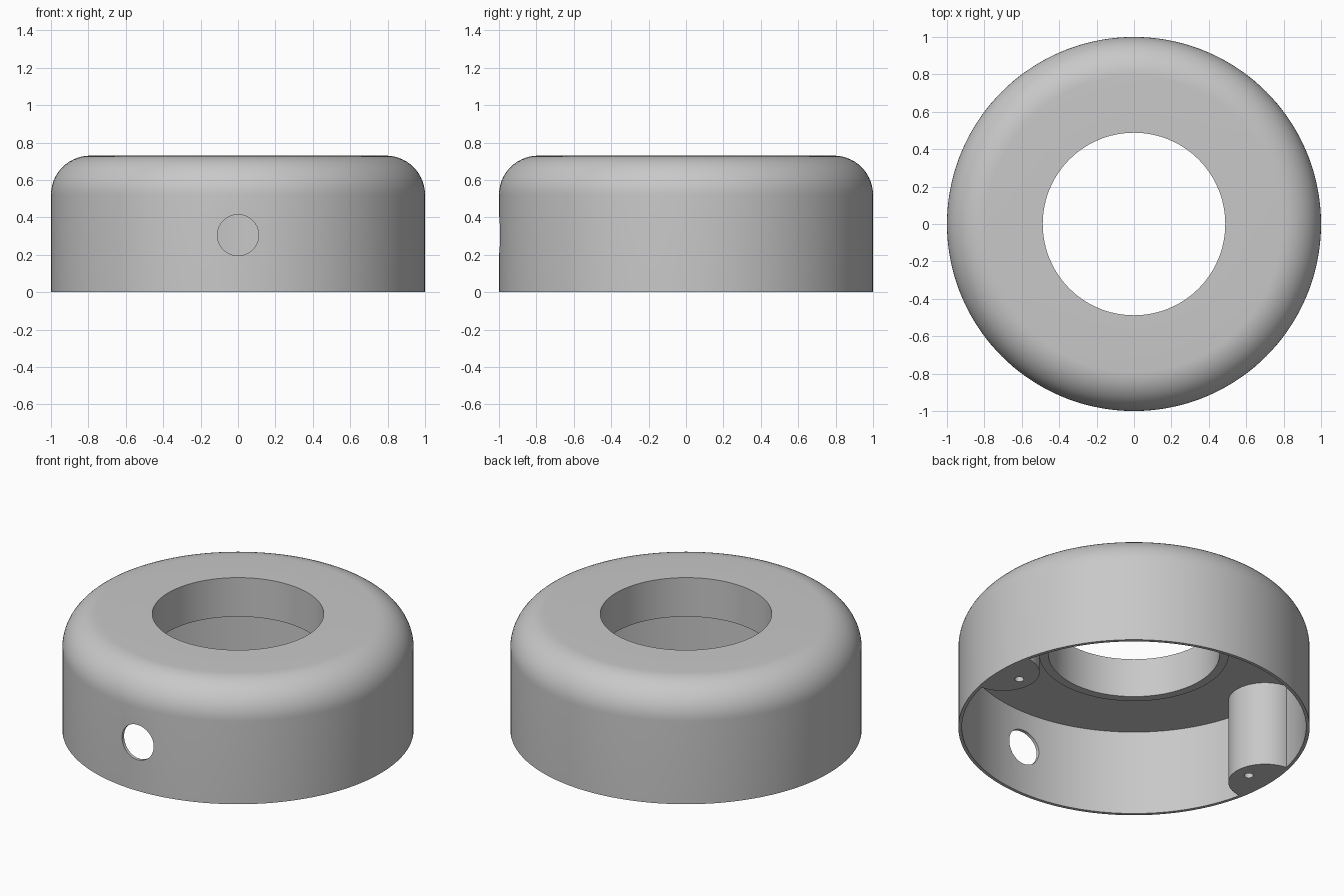
import bpy, bmesh, math
from mathutils import Vector, Matrix

old = bpy.data.objects.get("Cube")
if old:
    bpy.data.objects.remove(old, do_unlink=True)

HEIGHT, OUTER, INNER = 0.73, 1.0, 0.98
FILLET, CEILING = 0.21, 0.535
BORE, COLLAR, COLLAR_Z = 0.488, 0.54, 0.485
POST_R, POST_X, SCREW_X = 0.21, 0.975, 0.853

grey = bpy.data.materials.new("plain grey")
grey.diffuse_color = (0.58, 0.58, 0.58, 1)
grey.use_nodes = True
grey.node_tree.nodes["Principled BSDF"].inputs["Base Color"].default_value = grey.diffuse_color


def finish(name, bm):
    bmesh.ops.recalc_face_normals(bm, faces=bm.faces[:])
    mesh = bpy.data.meshes.new(name)
    bm.to_mesh(mesh)
    bm.free()
    mesh.materials.append(grey)
    obj = bpy.data.objects.new(name, mesh)
    bpy.context.collection.objects.link(obj)
    return obj


def revolve(name, profile, steps=144):
    """Spin a closed (radius, height) outline about z."""
    bm = bmesh.new()
    verts = [bm.verts.new((r, 0, z)) for r, z in profile]
    edges = [bm.edges.new((v, verts[i - 1])) for i, v in enumerate(verts)]
    bmesh.ops.spin(bm, geom=verts + edges, axis=(0, 0, 1), cent=(0, 0, 0),
                   angle=math.tau, steps=steps, use_duplicate=False)
    bmesh.ops.remove_doubles(bm, verts=bm.verts[:], dist=1e-5)
    return finish(name, bm)


def cylinder(name, radius, depth, centre, rotation=None, sides=64):
    bm = bmesh.new()
    matrix = Matrix.Translation(Vector(centre)) @ (rotation or Matrix())
    bmesh.ops.create_cone(bm, cap_ends=True, segments=sides, radius1=radius,
                          radius2=radius, depth=depth, matrix=matrix)
    return finish(name, bm)


def select(obj):
    bpy.ops.object.select_all(action='DESELECT')
    obj.select_set(True)
    bpy.context.view_layer.objects.active = obj


def boolean(obj, tool, operation):
    """Apply a boolean, then throw the tool away."""
    select(obj)
    mod = obj.modifiers.new("cut", 'BOOLEAN')
    mod.operation, mod.solver, mod.object = operation, 'EXACT', tool
    bpy.ops.object.modifier_apply(modifier=mod.name)
    bpy.data.objects.remove(tool, do_unlink=True)


def smooth(obj):
    select(obj)
    bpy.ops.object.shade_smooth_by_angle(angle=math.radians(30))


# Hollow shell: rounded shoulder, central bore with a short collar underneath
shoulder = []
for i in range(15):
    a = math.pi / 2 * i / 14
    shoulder.append((OUTER - FILLET + FILLET * math.cos(a),
                     HEIGHT - FILLET + FILLET * math.sin(a)))
shell = revolve("shell", [(INNER, 0), (OUTER, 0), *shoulder, (BORE, HEIGHT),
                          (BORE, COLLAR_Z), (COLLAR, COLLAR_Z),
                          (COLLAR, CEILING), (INNER, CEILING)])

# Round cable hole through the front wall
boolean(shell, cylinder("hole_cutter", 0.11, 0.4, (0, -1, 0.305),
                        Matrix.Rotation(math.pi / 2, 4, 'X')), 'DIFFERENCE')
smooth(shell)

# Two screw posts inside the wall, trimmed to the shell, each with a blind hole
for side, name in ((1, "left_screw_post"), (-1, "right_screw_post")):
    top = CEILING + 0.005
    post = cylinder(name, POST_R, top, (side * POST_X, 0, top / 2))
    boolean(post, cylinder("trim", INNER + 0.003, 2, (0, 0, 0), sides=144), 'INTERSECT')
    boolean(post, cylinder("screw_cutter", 0.026, 0.6, (side * SCREW_X, 0, 0), sides=24),
            'DIFFERENCE')
    smooth(post)
